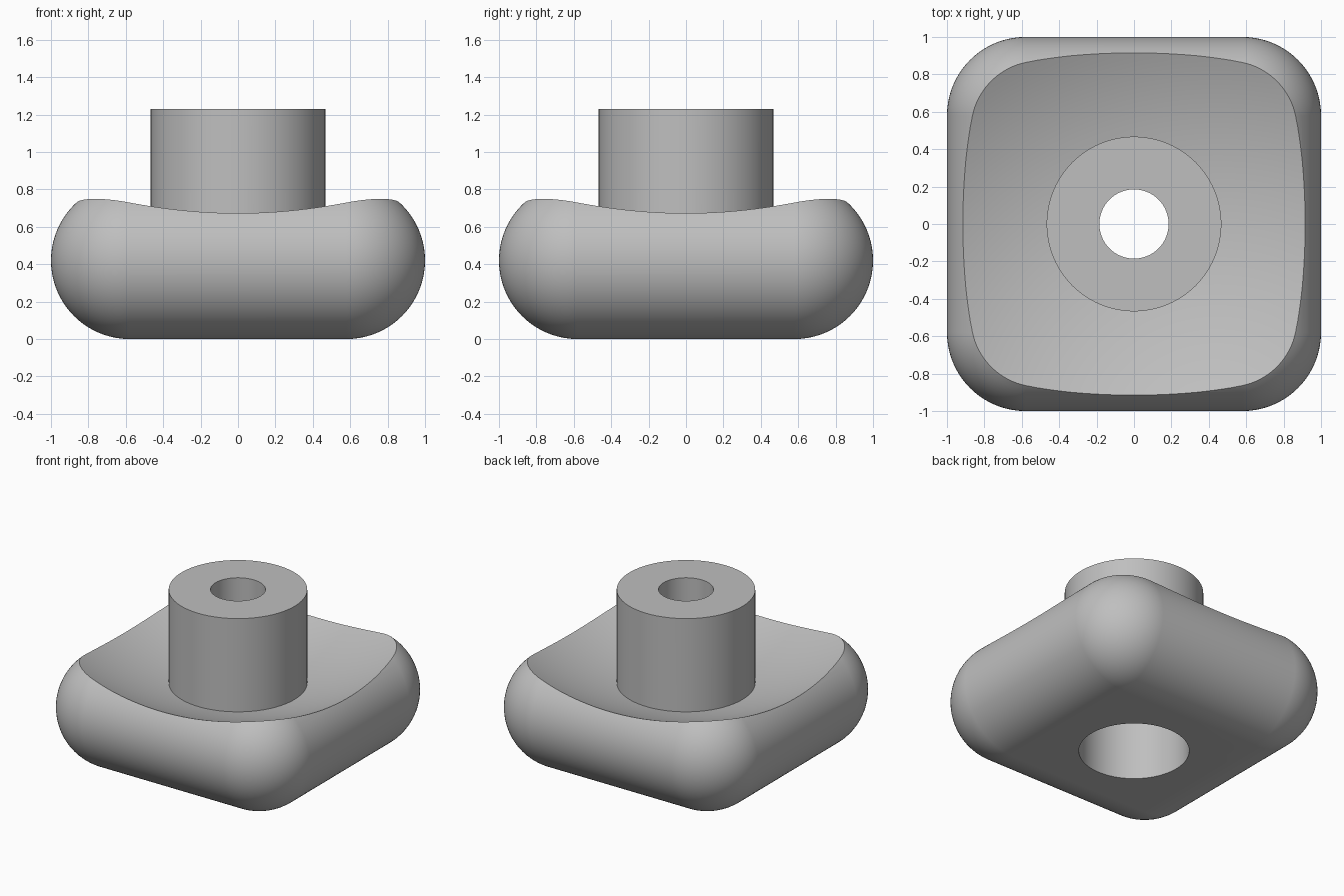
import bpy
import bmesh
from math import pi, sin, cos, sqrt, radians

if "Cube" in bpy.data.objects:
    bpy.data.objects.remove(bpy.data.objects["Cube"])

FILLET = 0.42           # rounding of every edge of the base
FLAT = 1 - FILLET       # half width of the flat sides
BOWL_R, BOWL_Z = 2.38, 2.87
STEM_R, STEM_TOP = 0.467, 1.23
BORE_R, RECESS_R, RECESS_TOP = 0.185, 0.372, 0.75

gray = bpy.data.materials.new("plain gray")
gray.use_nodes = True
color = (0.52, 0.52, 0.52, 1)
gray.diffuse_color = color
gray.node_tree.nodes["Principled BSDF"].inputs["Base Color"].default_value = color


def loft(name, rings):
    """Skin a stack of closed rings and cap both ends."""
    bm = bmesh.new()
    loops = [[bm.verts.new(p) for p in ring] for ring in rings]
    n = len(loops[0])
    for low, high in zip(loops, loops[1:]):
        for i in range(n):
            j = (i + 1) % n
            bm.faces.new((low[i], low[j], high[j], high[i]))
    bm.faces.new(loops[0][::-1])
    bm.faces.new(loops[-1])
    bmesh.ops.remove_doubles(bm, verts=bm.verts, dist=1e-5)
    bmesh.ops.recalc_face_normals(bm, faces=bm.faces)
    mesh = bpy.data.meshes.new(name)
    bm.to_mesh(mesh)
    bm.free()
    mesh.materials.append(gray)
    obj = bpy.data.objects.new(name, mesh)
    bpy.context.collection.objects.link(obj)
    return obj


def lathe(name, profile, steps=128):
    """Turn (radius, height) points around the z axis."""
    return loft(name, [[(r * cos(2 * pi * i / steps), r * sin(2 * pi * i / steps), z)
                        for i in range(steps)] for r, z in profile])


def rounded_square(radius, z, steps=20):
    ring = []
    for k, (sx, sy) in enumerate([(1, 1), (-1, 1), (-1, -1), (1, -1)]):
        for j in range(steps + 1):
            a = (k + j / steps) * pi / 2
            ring.append((sx * FLAT + radius * cos(a), sy * FLAT + radius * sin(a), z))
    return ring


def combine(target, other, operation):
    bpy.context.view_layer.objects.active = target
    mod = target.modifiers.new("combine", "BOOLEAN")
    mod.operation, mod.solver, mod.object = operation, "EXACT", other
    bpy.ops.object.modifier_apply(modifier=mod.name)
    bpy.data.objects.remove(other)


# Pillow-shaped base
arc = [-pi / 2 + pi * i / 40 for i in range(41)]
body = loft("knob_body", [rounded_square(FILLET * cos(t), FILLET * (1 + sin(t))) for t in arc])

# Shallow spherical dish in the top
radii = [0.02 + 1.5 * i / 40 for i in range(41)]
dish = lathe("dish_cutter", [(r, BOWL_Z - sqrt(BOWL_R ** 2 - r * r)) for r in radii] + [(1.52, 2)])
combine(body, dish, "DIFFERENCE")

# Central stem
combine(body, lathe("stem", [(STEM_R, 0.2), (STEM_R, STEM_TOP)]), "UNION")

# Stepped hole: wide recess below, narrow bore through the top
hole = lathe("hole_cutter", [(RECESS_R, -0.2), (RECESS_R, RECESS_TOP),
                             (BORE_R, RECESS_TOP), (BORE_R, 1.5)])
combine(body, hole, "DIFFERENCE")

# Smooth shading with crisp rims
bpy.ops.object.select_all(action="DESELECT")
body.select_set(True)
bpy.context.view_layer.objects.active = body
bpy.ops.object.shade_smooth_by_angle(angle=radians(30))
normals = body.modifiers.new("even_shading", "WEIGHTED_NORMAL")
normals.keep_sharp = True
